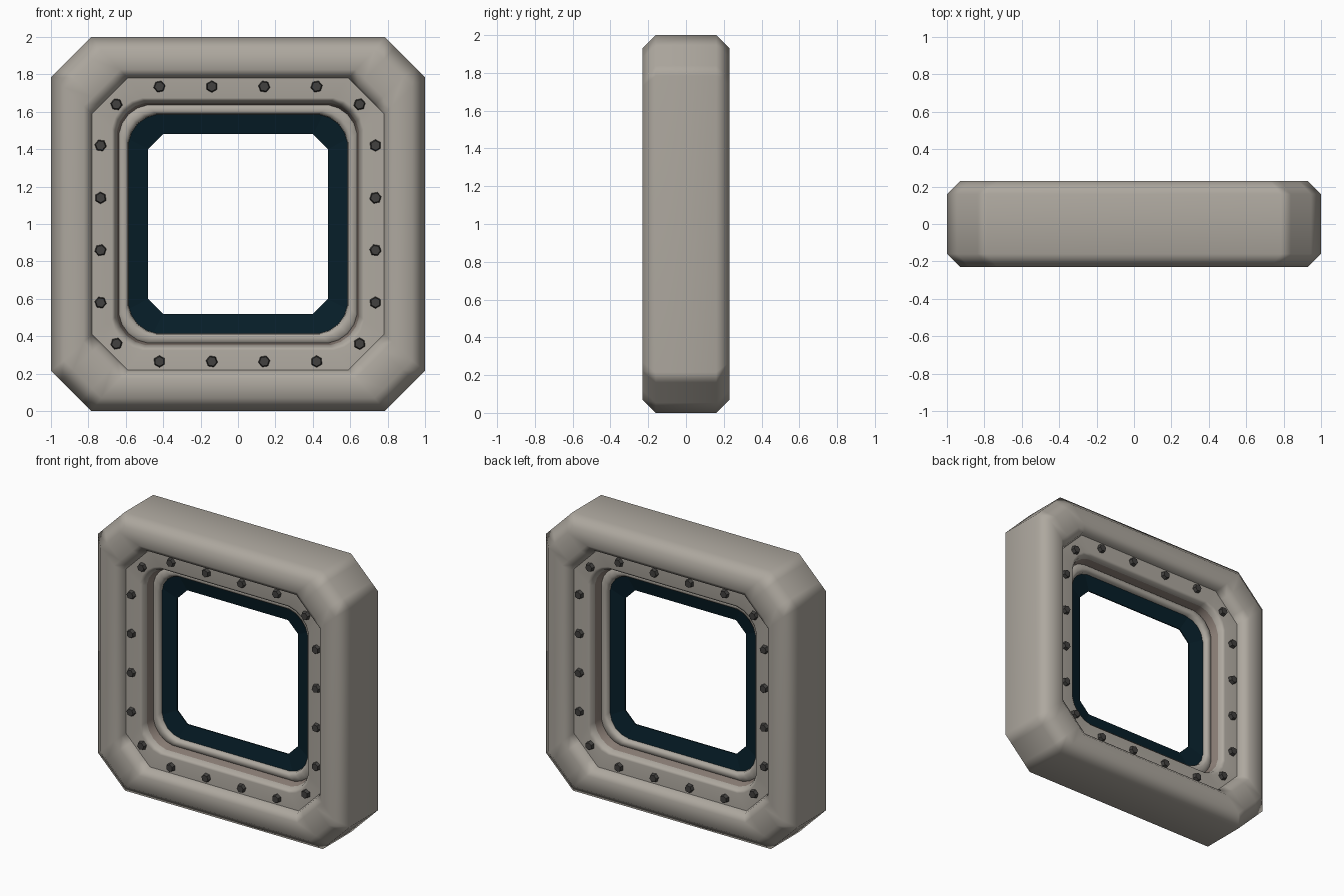
import bpy, bmesh, math
from mathutils import Matrix, Vector

if "Cube" in bpy.data.objects:
    bpy.data.objects.remove(bpy.data.objects["Cube"])

CZ = 1.0      # height of the window centre
SEG = 4       # segments across each corner


def material(name, rgb):
    m = bpy.data.materials.new(name)
    m.diffuse_color = (*rgb, 1)
    m.use_nodes = True
    m.node_tree.nodes["Principled BSDF"].inputs["Base Color"].default_value = m.diffuse_color
    return m


STONE = material("warm grey stone", (0.42, 0.39, 0.345))
BROWN = material("brown grey recess", (0.27, 0.22, 0.19))
BOLT = material("dark iron", (0.055, 0.053, 0.05))
BLUE = material("deep blue", (0.002, 0.013, 0.022))


def loop_points(half, cut, arc):
    """Square outline with cut corners; arc 0 = straight chamfer, 1 = round."""
    pts = []
    for q in range(4):
        c, s = round(math.cos(q * math.pi / 2)), round(math.sin(q * math.pi / 2))
        for i in range(SEG + 1):
            t = i / SEG
            a = t * math.pi / 2
            straight = Vector((half - cut * t, half - cut * (1 - t)))
            curved = Vector((half - cut + cut * math.cos(a), half - cut + cut * math.sin(a)))
            p = straight.lerp(curved, arc)
            pts.append((p.x * c - p.y * s, p.x * s + p.y * c))
    return pts


def ring(name, front, mats, smooth=0, mat_rule=None):
    """Closed ring: front half of the profile (half, y, cut, arc) mirrored to the back."""
    prof = front + [(h, -y, c, r) for h, y, c, r in reversed(front)]
    bm = bmesh.new()
    rows = [[bm.verts.new((x, y, z + CZ)) for x, z in loop_points(h, c, r)]
            for h, y, c, r in prof]
    n, k = len(rows[0]), len(rows)
    for j in range(k):
        a, b = rows[j], rows[(j + 1) % k]
        for i in range(n):
            f = bm.faces.new((a[i], a[(i + 1) % n], b[(i + 1) % n], b[i]))
            if mat_rule:
                f.material_index = mat_rule(min(j, k - 2 - j))
    bmesh.ops.recalc_face_normals(bm, faces=bm.faces)
    me = bpy.data.meshes.new(name)
    bm.to_mesh(me)
    bm.free()
    for m in mats:
        me.materials.append(m)
    ob = bpy.data.objects.new(name, me)
    bpy.context.collection.objects.link(ob)
    if smooth:
        bpy.ops.object.select_all(action="DESELECT")
        ob.select_set(True)
        bpy.context.view_layer.objects.active = ob
        bpy.ops.object.shade_smooth_by_angle(angle=math.radians(smooth))
    return ob


# Stone frame: outer block, recessed bolt panel, rolled lip, brown inner wall
frame = ring("stone_frame", [
    (0.632, -0.03, 0.15, 0.8),
    (0.648, -0.108, 0.155, 0.8),
    (0.658, -0.140, 0.16, 0.8),
    (0.674, -0.152, 0.16, 0.8),
    (0.780, -0.155, 0.19, 0),
    (0.788, -0.195, 0.19, 0),
    (0.825, -0.228, 0.195, 0),
    (0.930, -0.23, 0.20, 0),
    (1.000, -0.16, 0.215, 0),
], [STONE, BROWN], 60, lambda j: 1 if j <= 0 else 0)
wn = frame.modifiers.new("even shading", "WEIGHTED_NORMAL")
wn.keep_sharp = True

# Raised rim that holds the pane border
ring("window_rim", [
    (0.645, -0.040, 0.15, 0.8),
    (0.630, -0.058, 0.15, 0.8),
    (0.605, -0.065, 0.15, 0.8),
    (0.588, -0.052, 0.15, 0.8),
    (0.585, -0.025, 0.15, 0.8),
], [STONE], 60)

# Thin blue border around the opening, tapering towards the hole
ring("blue_border", [
    (0.605, -0.032, 0.14, 0),
    (0.481, -0.004, 0.08, 0),
], [BLUE])


# Bolts on both faces
def bolts(name, side):
    bm = bmesh.new()
    spots = [(u, s * 0.735) for u in (-0.42, -0.14, 0.14, 0.42) for s in (-1, 1)]
    spots += [(b, a) for a, b in spots]
    spots += [(sx * 0.65, sz * 0.64) for sx in (-1, 1) for sz in (-1, 1)]
    for i, (x, z) in enumerate(spots):
        mat = (Matrix.Translation((x, side * 0.158, z + CZ))
               @ Matrix.Rotation(-side * math.pi / 2, 4, "X")
               @ Matrix.Rotation(i * 0.7, 4, "Z"))
        bmesh.ops.create_cone(bm, cap_ends=True, segments=6, radius1=0.036,
                              radius2=0.026, depth=0.04, matrix=mat)
    me = bpy.data.meshes.new(name)
    bm.to_mesh(me)
    bm.free()
    me.materials.append(BOLT)
    bpy.context.collection.objects.link(bpy.data.objects.new(name, me))


bolts("front_bolts", -1)
bolts("back_bolts", 1)
